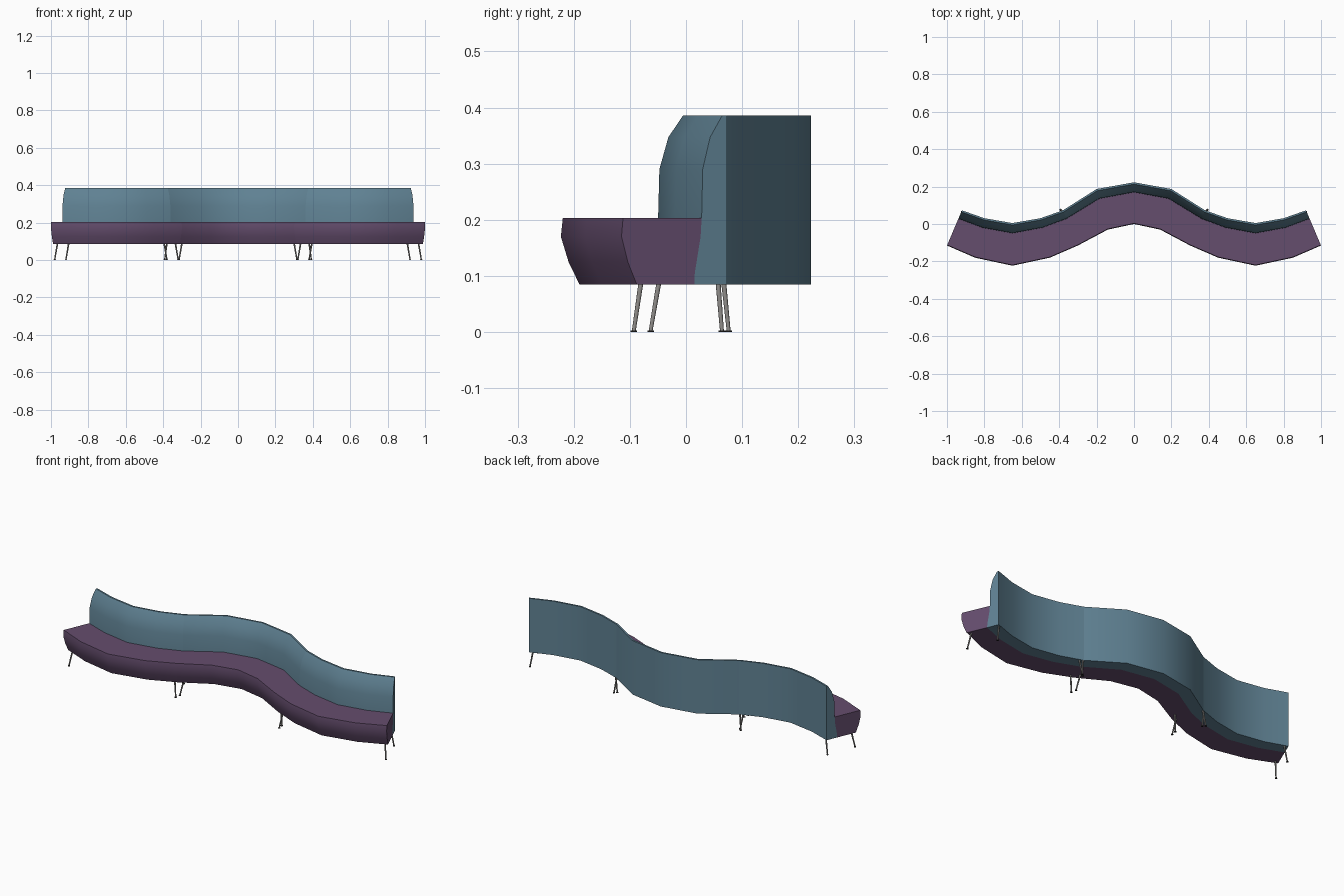
import bpy, bmesh, math
from mathutils import Vector

cube = bpy.data.objects.get("Cube")
if cube:
    bpy.data.objects.remove(cube)


def material(name, color, roughness=0.8):
    m = bpy.data.materials.new(name)
    m.use_nodes = True
    m.diffuse_color = (*color, 1)
    bsdf = m.node_tree.nodes["Principled BSDF"]
    bsdf.inputs["Base Color"].default_value = (*color, 1)
    bsdf.inputs["Roughness"].default_value = roughness
    return m


BLUE = material("blue grey fabric", (0.115, 0.22, 0.29))
PURPLE = material("purple fabric", (0.13, 0.075, 0.155))
STEEL = material("grey steel", (0.25, 0.24, 0.23), 0.4)
RUBBER = material("dark rubber", (0.02, 0.02, 0.02))

# Cross-sections as (depth fraction from back to front, height)
JOIN = [(0.31, 0.085), (0.305, 0.105), (0.25, 0.17), (0.24, 0.203)]
BACKREST = [(0, 0.386), (0, 0.085)] + JOIN + [(0.23, 0.29), (0.16, 0.347), (0.045, 0.386)]
SEAT = JOIN[::-1] + [(0.855, 0.085), (0.94, 0.125), (1, 0.17), (0.985, 0.203)]

# Half plans, from the middle outwards: (back point, front point)
SIDE = [((0, 0.005), (0, -0.223)),
        ((0.15, 0.031), (0.2, -0.18)),
        ((0.27, 0.073), (0.35, -0.115))]
MIDDLE = [((0, 0.223), (0, 0)),
          ((0.2, 0.187), (0.14, -0.03)),
          ((0.38, 0.073), (0.3, -0.115))]


def finish(name, bm, mat, angle=38):
    bmesh.ops.recalc_face_normals(bm, faces=bm.faces)
    mesh = bpy.data.meshes.new(name)
    bm.to_mesh(mesh)
    bm.free()
    mesh.materials.append(mat)
    ob = bpy.data.objects.new(name, mesh)
    bpy.context.collection.objects.link(ob)
    bpy.ops.object.select_all(action="DESELECT")
    ob.select_set(True)
    bpy.context.view_layer.objects.active = ob
    bpy.ops.object.shade_smooth_by_angle(angle=math.radians(angle))
    return ob


def sweep(name, plan, centre_x, profile, mat):
    """Loft a cross-section through the mirrored plan stations."""
    stations = [((-b[0], b[1]), (-f[0], f[1])) for b, f in plan[:0:-1]] + plan
    bm = bmesh.new()
    rings = []
    for b, f in stations:
        b, f = Vector(b), Vector(f)
        ring = []
        for t, z in profile:
            p = b.lerp(f, t)
            ring.append(bm.verts.new((p.x + centre_x, p.y, z)))
        rings.append(ring)
    n = len(profile)
    for r, s in zip(rings, rings[1:]):
        for i in range(n):
            j = (i + 1) % n
            bm.faces.new((r[i], r[j], s[j], s[i]))
    bm.faces.new(rings[0])
    bm.faces.new(rings[-1])
    finish(name, bm, mat)


def tube(name, bottom, top, r_bottom, r_top, mat):
    """Slim cylinder or cone between two points."""
    a, b = Vector(bottom), Vector(top)
    bm = bmesh.new()
    bmesh.ops.create_cone(bm, cap_ends=True, segments=12, radius1=r_bottom,
                          radius2=r_top, depth=(b - a).length)
    bm.transform((b - a).to_track_quat("Z", "Y").to_matrix().to_4x4())
    bmesh.ops.translate(bm, verts=bm.verts, vec=(a + b) / 2)
    finish(name, bm, mat)


def legs(section, centre_x, rows):
    """Mirrored splayed legs: rows of (row, top x, top y, foot x, foot y)."""
    for row, tx, ty, fx, fy in rows:
        for side, s in (("left", 1), ("right", -1)):
            label = f"{section}_{row}_{side}"
            x = centre_x + s * fx
            tube(label + "_leg", (x, fy, 0.002), (centre_x + s * tx, ty, 0.09),
                 0.0035, 0.0045, STEEL)
            tube(label + "_foot", (x, fy, 0), (x, fy, 0.003), 0.006, 0.006, RUBBER)


SIDE_LEGS = [("front", 0.315, -0.08, 0.33, -0.093),
             ("rear", 0.255, 0.057, 0.27, 0.064)]
MIDDLE_LEGS = [("front", 0.3, -0.048, 0.315, -0.063),
               ("rear", 0.38, 0.067, 0.392, 0.076)]

# Three curved sections forming one wave
for section, x, plan, leg_rows in (("left", 0.65, SIDE, SIDE_LEGS),
                                   ("middle", 0, MIDDLE, MIDDLE_LEGS),
                                   ("right", -0.65, SIDE, SIDE_LEGS)):
    sweep(section + "_backrest", plan, x, BACKREST, BLUE)
    sweep(section + "_seat", plan, x, SEAT, PURPLE)
    legs(section, x, leg_rows)
